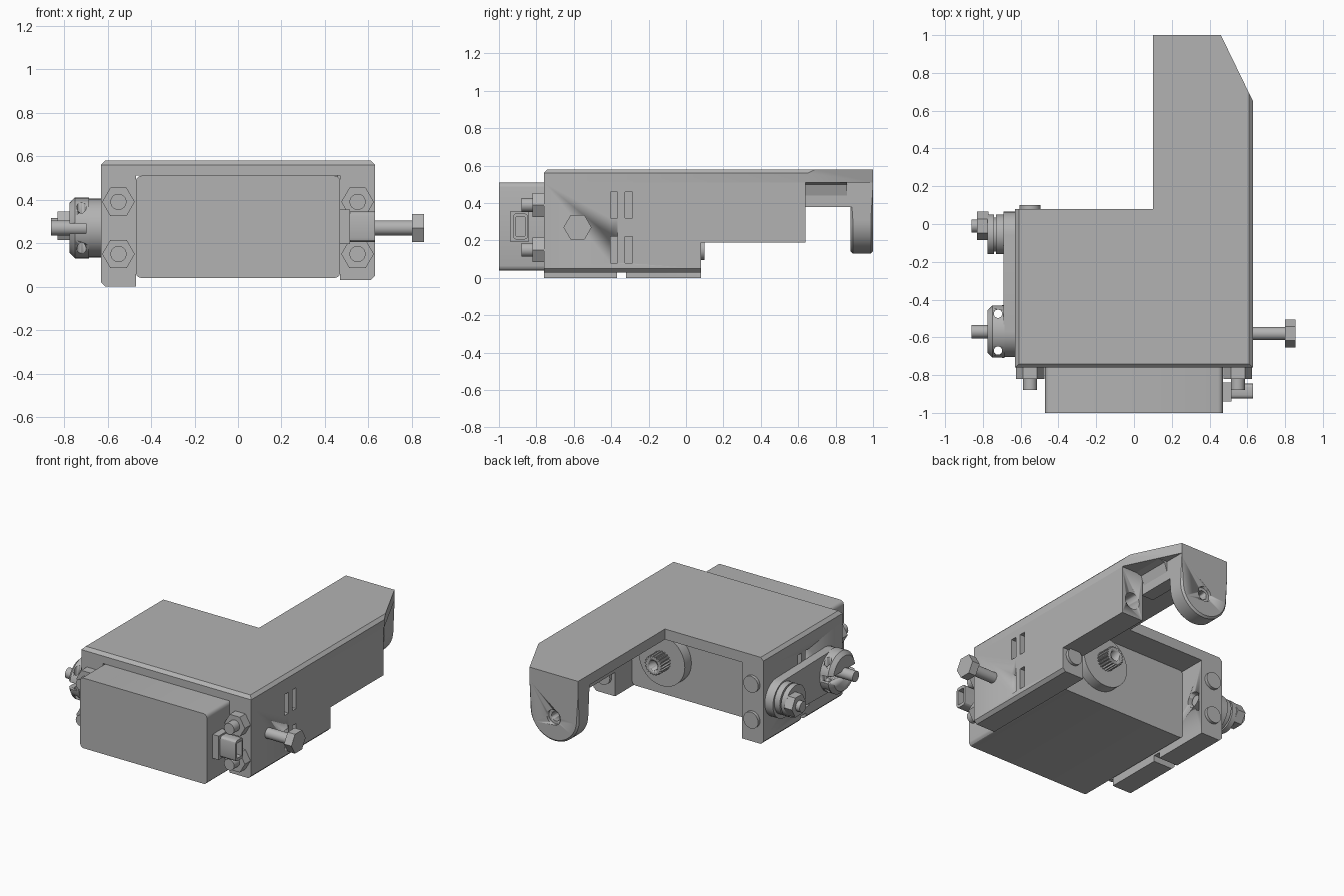
import bpy, bmesh
from math import sin, cos, pi

cube = bpy.data.objects.get("Cube")
if cube:
    bpy.data.objects.remove(cube)

grey = bpy.data.materials.new("plain grey")
grey.use_nodes = True
grey.diffuse_color = (0.45, 0.45, 0.45, 1)
bsdf = next(n for n in grey.node_tree.nodes if n.type == 'BSDF_PRINCIPLED')
bsdf.inputs["Base Color"].default_value = grey.diffuse_color
bsdf.inputs["Roughness"].default_value = 0.6


def place(axis, u, v, h):
    return {'x': (h, u, v), 'y': (u, h, v), 'z': (u, v, h)}[axis]


def prism(name, axis, pts, a, b, edge_rule=None, width=0.02, seg=1):
    """Extrude a 2D outline along an axis; bevel edges chosen by a rule."""
    bm = bmesh.new()
    lo = [bm.verts.new(place(axis, u, v, a)) for u, v in pts]
    hi = [bm.verts.new(place(axis, u, v, b)) for u, v in pts]
    bm.faces.new(lo)
    bm.faces.new(hi)
    for i in range(len(pts)):
        j = (i + 1) % len(pts)
        bm.faces.new((lo[i], lo[j], hi[j], hi[i]))
    bmesh.ops.recalc_face_normals(bm, faces=bm.faces)
    if edge_rule:
        chosen = [e for e in bm.edges if edge_rule(e.verts[0].co, e.verts[1].co)]
        bmesh.ops.bevel(bm, geom=chosen, offset=width, segments=seg,
                        profile=0.5, affect='EDGES')
    mesh = bpy.data.meshes.new(name)
    bm.to_mesh(mesh)
    bm.free()
    mesh.materials.append(grey)
    obj = bpy.data.objects.new(name, mesh)
    bpy.context.collection.objects.link(obj)
    bpy.ops.object.select_all(action='DESELECT')
    bpy.context.view_layer.objects.active = obj
    obj.select_set(True)
    bpy.ops.object.shade_smooth_by_angle()
    return obj


def arc(u, v, r, n=32, start=0.0, sweep=2 * pi):
    full = abs(sweep - 2 * pi) < 0.001
    steps = n if full else n + 1
    return [(u + r * cos(start + sweep * i / n), v + r * sin(start + sweep * i / n))
            for i in range(steps)]


def rect(u0, u1, v0, v1):
    return [(u0, v0), (u1, v0), (u1, v1), (u0, v1)]


def rod(name, axis, u, v, r, a, b, n=32, **kw):
    return prism(name, axis, arc(u, v, r, n), a, b, **kw)


def cut(obj, *cutters):
    """Subtract the cutters and remove them."""
    for c in cutters:
        m = obj.modifiers.new("cut", 'BOOLEAN')
        m.operation, m.solver, m.object = 'DIFFERENCE', 'EXACT', c
    bpy.context.view_layer.update()
    result = obj.evaluated_get(bpy.context.evaluated_depsgraph_get())
    mesh = bpy.data.meshes.new_from_object(result)
    obj.modifiers.clear()
    obj.data = mesh
    for c in cutters:
        bpy.data.objects.remove(c)


def slots(x0, x1):
    return [prism("slot", 'x', rect(y, y + 0.04, z, z + 0.14), x0, x1)
            for y in (-0.405, -0.325) for z in (0.08, 0.32)]


# Cover plate with an arm and a clipped corner
cover = [(-0.63, -0.76), (0.63, -0.76), (0.63, 0.65), (0.46, 1), (0.1, 1),
         (0.1, 0.08), (-0.63, 0.08)]
prism("cover_plate", 'z', cover, 0.51, 0.58,
      lambda p, q: min(p.z, q.z) > 0.57 and (abs(p.x) > 0.6 and abs(p.x - q.x) < 0.01
                                             or max(p.y, q.y) < -0.7))

# Side walls with slots and chamfered lower edges
left = [(-0.76, 0), (-0.37, 0), (-0.37, 0.04), (-0.32, 0.04), (-0.32, 0),
        (0.08, 0), (0.08, 0.51), (-0.76, 0.51)]
right_wall = prism("arm_side_wall", 'x',
                   [(-0.76, 0.03), (0.08, 0.03), (0.08, 0.19), (0.64, 0.19),
                    (0.64, 0.51), (-0.76, 0.51)], 0.47, 0.63,
                   lambda p, q: min(p.x, q.x) > 0.6 and max(p.z, q.z) < 0.05)
cut(right_wall, *slots(0.58, 0.7), rod("bore", 'y', 0.55, 0.3, 0.055, 0.4, 0.7))
left_wall = prism("lever_side_wall", 'x', left, -0.63, -0.47,
                  lambda p, q: max(p.x, q.x) < -0.6 and max(p.z, q.z) < 0.02)
cut(left_wall, *slots(-0.7, -0.58), rod("bore", 'x', 0, 0.27, 0.05, -0.53, -0.4))
rod("wall_bushing", 'x', 0, 0.27, 0.035, -0.55, -0.49)

# Motor case with output disc and toothed shaft
prism("motor_case", 'y', rect(-0.47, 0.47, 0.04, 0.51), -1, -0.1,
      lambda p, q: abs(p.y - q.y) > 0.5, 0.025, 3)
rod("output_disc", 'y', 0.2, 0.3, 0.17, -0.1, -0.03, 40)
teeth = [(0.2 + (0.065 if i % 4 < 2 else 0.055) * cos(i * pi / 40),
          0.3 + (0.065 if i % 4 < 2 else 0.055) * sin(i * pi / 40)) for i in range(80)]
spline = prism("toothed_shaft", 'y', teeth, -0.05, 0.06)
cut(spline, rod("bore", 'y', 0.2, 0.3, 0.032, -0.01, 0.1))

# Hanging lug at the arm end, stiffened by a rib
lug = prism("hanging_lug", 'y',
            [(0.46, 0.51), (0.1, 0.51)] + arc(0.28, 0.31, 0.18, 24, pi, pi), 0.88, 1,
            lambda p, q: max(p.z, q.z) < 0.5 and abs(p.y - q.y) < 0.01, 0.012)
cut(lug, rod("bore", 'y', 0.28, 0.29, 0.05, 0.8, 1.1))
bushing = rod("lug_bushing", 'y', 0.28, 0.29, 0.05, 0.9, 0.98)
cut(bushing, rod("bore", 'y', 0.28, 0.29, 0.03, 0.8, 1.1))
prism("arm_rib", 'x', [(0.62, 0.38), (0.89, 0.38), (0.89, 0.51), (0.62, 0.51)], 0.37, 0.46)
prism("arm_rib_fillet", 'y', [(0.46, 0.51), (0.46, 0.44), (0.48, 0.5), (0.52, 0.51)],
      0.64, 0.86)

# Wall bolts: nuts and studs in front, round heads behind
for x in (-0.55, 0.55):
    for z in (0.15, 0.39):
        rod("wall_nut", 'y', x, z, 0.075, -0.82, -0.76, 6)
        rod("wall_stud", 'y', x, z, 0.037, -0.88, -0.8)
        if x < 0 or z < 0.2:
            rod("wall_bolt_head", 'y', x, z, 0.055, 0.07, 0.1)

# Side bolt
rod("side_bolt_shaft", 'x', -0.58, 0.27, 0.035, 0.6, 0.82)
rod("side_bolt_head", 'x', -0.58, 0.27, 0.075, 0.8, 0.855, 6)

# Cable socket beside the motor
prism("socket_base", 'x', rect(-0.94, -0.84, 0.195, 0.355), 0.465, 0.515)
socket = prism("socket_shell", 'x', rect(-0.925, -0.845, 0.205, 0.345), 0.51, 0.63,
               lambda p, q: abs(p.x - q.x) > 0.05, 0.02, 3)
cut(socket, prism("hollow", 'x', rect(-0.91, -0.86, 0.225, 0.325), 0.55, 0.7))

# Lever plate between the pivot and the clamp
prism("lever_plate", 'x',
      arc(-0.06, 0.27, 0.125, 20, -pi / 2, pi) + arc(-0.57, 0.27, 0.135, 20, pi / 2, pi),
      -0.69, -0.63)

# Pivot hub, nut and stud
for r, a, b in ((0.105, -0.73, -0.685), (0.09, -0.74, -0.72), (0.105, -0.775, -0.74)):
    rod("pivot_hub", 'x', -0.055, 0.28, r, a, b)
rod("pivot_nut", 'x', -0.01, 0.28, 0.075, -0.83, -0.77, 6)
rod("pivot_stud", 'x', -0.01, 0.28, 0.035, -0.86, -0.8)

# Split clamp with its pin
clamp = rod("split_clamp", 'x', -0.57, 0.27, 0.14, -0.775, -0.685,
            edge_rule=lambda p, q: max(p.x, q.x) < -0.77, width=0.025)
cut(clamp, prism("split", 'x', rect(-0.8, -0.3, 0.245, 0.29), -0.8, -0.7),
    *[rod("hole", 'z', -0.72, y, 0.022, 0, 0.6) for y in (-0.475, -0.67)])
rod("clamp_pin", 'x', -0.57, 0.27, 0.035, -0.86, -0.65)
